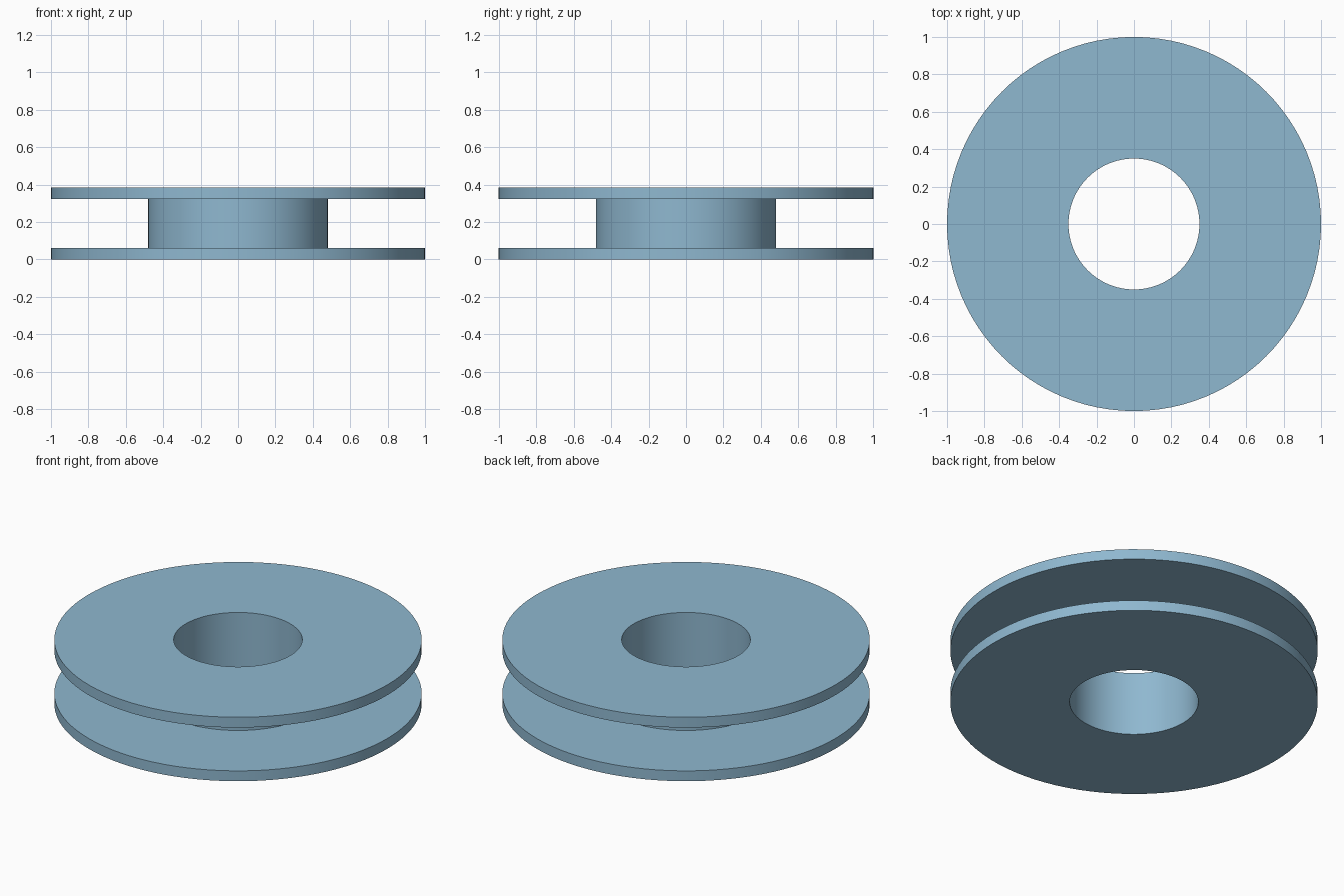
import bpy, bmesh, math

if "Cube" in bpy.data.objects:
    bpy.data.objects.remove(bpy.data.objects["Cube"])

SEGMENTS = 96
BORE, HUB, RIM = 0.35, 0.48, 1.0
FLANGE, HEIGHT = 0.062, 0.384

blue = bpy.data.materials.new("soft blue")
blue.diffuse_color = (0.275, 0.479, 0.631, 1)
blue.use_nodes = True
blue.node_tree.nodes["Principled BSDF"].inputs["Base Color"].default_value = blue.diffuse_color


def revolve(name, profile):
    """Spin a closed (radius, z) profile around the z axis."""
    bm = bmesh.new()
    rings = []
    for i in range(SEGMENTS):
        a = 2 * math.pi * i / SEGMENTS
        rings.append([bm.verts.new((r * math.cos(a), r * math.sin(a), z)) for r, z in profile])
    n = len(profile)
    for i in range(SEGMENTS):
        here, there = rings[i], rings[(i + 1) % SEGMENTS]
        for j in range(n):
            k = (j + 1) % n
            bm.faces.new((here[j], there[j], there[k], here[k]))
    bmesh.ops.recalc_face_normals(bm, faces=bm.faces[:])
    mesh = bpy.data.meshes.new(name)
    bm.to_mesh(mesh)
    bm.free()
    mesh.materials.append(blue)
    obj = bpy.data.objects.new(name, mesh)
    bpy.context.collection.objects.link(obj)
    bpy.ops.object.select_all(action='DESELECT')
    obj.select_set(True)
    bpy.context.view_layer.objects.active = obj
    bpy.ops.object.shade_smooth_by_angle(angle=math.radians(30))
    return obj


# Spool in one piece: lower flange, hub, upper flange and through bore
revolve("spool", [
    (BORE, 0), (RIM, 0), (RIM, FLANGE), (HUB, FLANGE),
    (HUB, HEIGHT - FLANGE), (RIM, HEIGHT - FLANGE), (RIM, HEIGHT), (BORE, HEIGHT),
])
